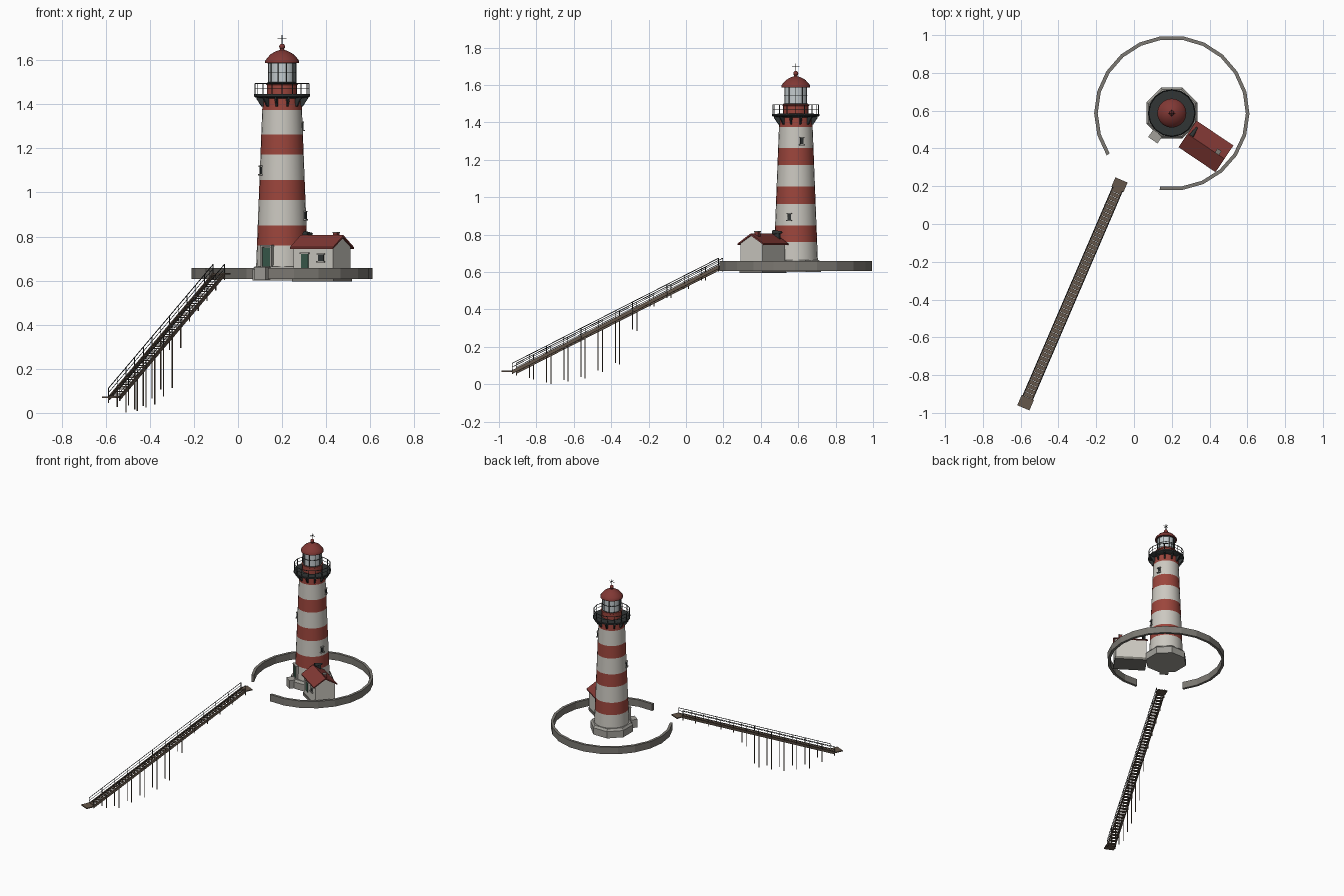
import bpy, bmesh, math
from mathutils import Vector, Matrix

if "Cube" in bpy.data.objects:
    bpy.data.objects.remove(bpy.data.objects["Cube"])

CX, CY = 0.2, 0.587          # tower axis


def material(name, r, g, b):
    m = bpy.data.materials.new(name)
    m.diffuse_color = (r, g, b, 1)
    m.use_nodes = True
    m.node_tree.nodes["Principled BSDF"].inputs["Base Color"].default_value = m.diffuse_color
    return m


WHITE = material("white_paint", .60, .58, .53)
RED = material("red_paint", .33, .06, .045)
ROOF = material("roof_red", .22, .04, .035)
IRON = material("dark_iron", .03, .035, .035)
STONE = material("stone", .20, .19, .17)
PALE = material("pale_stone", .36, .35, .32)
WOOD = material("weathered_wood", .13, .095, .07)
GREEN = material("green_door", .04, .10, .07)
GLASS = material("pane", .55, .60, .62)


def finish(name, bm, mats, smooth=False):
    bmesh.ops.recalc_face_normals(bm, faces=bm.faces)
    me = bpy.data.meshes.new(name)
    bm.to_mesh(me)
    bm.free()
    for m in mats:
        me.materials.append(m)
    ob = bpy.data.objects.new(name, me)
    bpy.context.collection.objects.link(ob)
    if smooth:
        bpy.context.view_layer.objects.active = ob
        ob.select_set(True)
        bpy.ops.object.shade_smooth_by_angle(angle=math.radians(35))
        ob.select_set(False)
    return ob


def lathe(name, profile, segs, mats, bands=None, phase=0.0, smooth=True):
    """Capped solid of revolution around the tower axis; bands = material per ring."""
    bm = bmesh.new()
    rings = [[bm.verts.new((CX + r * math.cos(phase + math.tau * i / segs),
                            CY + r * math.sin(phase + math.tau * i / segs), z))
              for i in range(segs)] for r, z in profile]
    for k in range(len(rings) - 1):
        for i in range(segs):
            j = (i + 1) % segs
            f = bm.faces.new((rings[k][i], rings[k][j], rings[k + 1][j], rings[k + 1][i]))
            f.material_index = bands[k] if bands else 0
    bm.faces.new(rings[0])
    bm.faces.new(rings[-1])
    return finish(name, bm, mats, smooth)


def boxes(name, items, mat, frame=Matrix()):
    """Boxes (centre, size) in a local frame."""
    bm = bmesh.new()
    for c, s in items:
        bmesh.ops.create_cube(bm, size=1, matrix=frame @ Matrix.Translation(c) @ Matrix.Diagonal((*s, 1)))
    return finish(name, bm, [mat])


def bars(name, items, mat, sides=5):
    """Rods (start, end, radius)."""
    bm = bmesh.new()
    for p, q, r in items:
        p, q = Vector(p), Vector(q)
        rot = (q - p).to_track_quat('Z', 'Y').to_matrix().to_4x4()
        bmesh.ops.create_cone(bm, cap_ends=True, segments=sides, radius1=r, radius2=r, depth=(q - p).length,
                              matrix=Matrix.Translation((p + q) / 2) @ rot)
    return finish(name, bm, [mat])


def polar(r, deg, z):
    a = math.radians(deg)
    return Vector((CX + r * math.cos(a), CY + r * math.sin(a), z))


def radial(deg):
    return Matrix.Translation((CX, CY, 0)) @ Matrix.Rotation(math.radians(deg), 4, 'Z')


def ring(r, z, n, rad):
    return [(polar(r, 360 * i / n, z), polar(r, 360 * (i + 1) / n, z), rad) for i in range(n)]


# Tower with painted bands on an octagonal plinth
def tower_r(z):
    return 0.118 - (z - 0.66) * 0.039


zs = [0.65, 0.76, 0.85, 0.965, 1.057, 1.173, 1.264, 1.375, 1.435]
lathe("tower", [(tower_r(z), z) for z in zs], 24, [WHITE, RED], [0, 1] * 4)
lathe("tower_plinth", [(0.146, 0.60), (0.146, 0.65), (0.134, 0.665)], 8, [PALE],
      phase=math.pi / 8, smooth=False)

# Tower windows: dark panes with frames
for k, (deg, z) in enumerate([(-18, 0.895), (200, 1.10), (20, 1.30)]):
    r = tower_r(z)
    boxes(f"tower_window_{k}", [((r, 0, z), (0.012, 0.018, 0.032))], IRON, radial(deg))
    boxes(f"tower_window_frame_{k}", [((r, 0, z - 0.019), (0.022, 0.03, 0.006)),
                                      ((r, 0, z + 0.019), (0.018, 0.026, 0.006))], PALE, radial(deg))

# Tower door, surround and step
F = radial(235)
boxes("tower_door", [((0.112, 0, 0.706), (0.022, 0.044, 0.09))], GREEN, F)
boxes("tower_door_frame", [((0.112, s * 0.026, 0.708), (0.03, 0.008, 0.095)) for s in (-1, 1)]
      + [((0.112, 0, 0.757), (0.034, 0.064, 0.009))], PALE, F)
boxes("tower_step", [((0.145, 0, 0.632), (0.06, 0.06, 0.06))], PALE, F)

# Gallery deck, brackets and railing
lathe("gallery_deck", [(0.08, 1.425), (0.122, 1.432), (0.127, 1.436), (0.127, 1.446), (0.06, 1.447)], 16, [IRON])
bm = bmesh.new()
for i in range(12):
    M = radial(15 + 30 * i)
    prof = [(0.085, 1.39), (0.096, 1.39), (0.12, 1.425), (0.12, 1.435), (0.085, 1.435)]
    f = bm.faces.new([bm.verts.new(M @ Vector((x, -0.004, z))) for x, z in prof])
    ext = bmesh.ops.extrude_face_region(bm, geom=[f])
    bmesh.ops.translate(bm, verts=[v for v in ext["geom"] if isinstance(v, bmesh.types.BMVert)],
                        vec=M.to_3x3() @ Vector((0, 0.008, 0)))
finish("gallery_brackets", bm, [IRON])
bars("gallery_railing", [(polar(0.122, 22.5 * i, 1.44), polar(0.122, 22.5 * i, 1.495), 0.0022) for i in range(16)]
     + ring(0.122, 1.494, 16, 0.0025) + ring(0.122, 1.47, 16, 0.0016), IRON)

# Lantern room
lathe("lantern_base", [(0.068, 1.44), (0.068, 1.488), (0.072, 1.49), (0.072, 1.497), (0.06, 1.498)], 20, [RED])
lathe("lantern_panes", [(0.061, 1.495), (0.061, 1.592)], 20, [GLASS])
bars("lantern_mullions", [(polar(0.062, 36 * i, 1.495), polar(0.062, 36 * i, 1.592), 0.0026) for i in range(10)]
     + ring(0.062, 1.543, 20, 0.002) + ring(0.064, 1.498, 20, 0.003) + ring(0.064, 1.588, 20, 0.003), IRON)
lathe("lantern_dome", [(0.06, 1.588), (0.077, 1.588), (0.077, 1.597), (0.068, 1.61), (0.052, 1.627),
                       (0.03, 1.64), (0.01, 1.647), (0.008, 1.655)], 20, [ROOF])
lathe("dome_ball", [(0.013 * math.sin(math.pi * i / 8) + 0.0004, 1.662 - 0.013 * math.cos(math.pi * i / 8))
                    for i in range(9)], 12, [ROOF])
bars("finial", [((CX, CY, 1.67), (CX, CY, 1.715), 0.002),
                ((CX - 0.02, CY, 1.70), (CX + 0.02, CY, 1.70), 0.0016),
                ((CX, CY - 0.02, 1.70), (CX, CY + 0.02, 1.70), 0.0016)], IRON)

# Enclosure wall, an open ring with a gap at the stairs
bm = bmesh.new()
sections = [[bm.verts.new(polar(r, -99 + 312 * i / 19, z))
             for r, z in ((0.392, 0.607), (0.411, 0.607), (0.411, 0.658), (0.392, 0.658))] for i in range(20)]
for a, b in zip(sections, sections[1:]):
    for i in range(4):
        bm.faces.new((a[i], a[(i + 1) % 4], b[(i + 1) % 4], b[i]))
bm.faces.new(sections[0])
bm.faces.new(sections[-1])
finish("enclosure_wall", bm, [STONE])

# Keeper's house: gabled body, roof slabs and fittings
H = Matrix.Translation((0.381, 0.411, 0)) @ Matrix.Rotation(math.radians(-34), 4, 'Z')


def prism(name, prof, x0, x1, mat):
    bm = bmesh.new()
    ends = [[bm.verts.new(H @ Vector((x, y, z))) for y, z in prof] for x in (x0, x1)]
    n = len(prof)
    for i in range(n):
        bm.faces.new((ends[0][i], ends[0][(i + 1) % n], ends[1][(i + 1) % n], ends[1][i]))
    bm.faces.new(ends[0])
    bm.faces.new(ends[1])
    return finish(name, bm, [mat])


prism("house_walls", [(-.07, .6), (.07, .6), (.07, .755), (0, .797), (-.07, .755)], -.108, .108, WHITE)
prism("house_roof", [(-.085, .744), (-.085, .752), (0, .806), (.085, .752), (.085, .744), (0, .796)],
      -.118, .118, ROOF)
boxes("house_footing", [((0, 0, .605), (.226, .15, .02))], STONE, H)
boxes("house_door", [((-.045, -.07, .685), (.038, .008, .07))], GREEN, H)
boxes("house_window", [((.043, -.07, .704), (.032, .008, .028))], IRON, H)
boxes("house_trim", [((.043, -.072, .686), (.044, .014, .006)), ((.043, -.072, .721), (.042, .01, .005)),
                     ((-.045, -.072, .724), (.05, .012, .007))], PALE, H)
boxes("house_chimney", [((.07, .012, .797), (.022, .022, .04))], ROOF, H)
boxes("chimney_cap", [((.07, .012, .818), (.026, .026, .005))], STONE, H)
# Fog horn on the tower end of the roof
bm = bmesh.new()
bmesh.ops.create_cone(bm, cap_ends=True, segments=12, radius1=.013, radius2=.006, depth=.055,
                      matrix=H @ Matrix.Translation((-.095, .03, .812)) @ Matrix.Rotation(math.radians(-90), 4, 'X'))
finish("fog_horn", bm, [IRON], True)
boxes("fog_horn_stand", [((-.095, .03, .792), (.012, .03, .03))], IRON, H)

# Long stair: local x runs uphill, local y is across
foot, head = Vector((-0.562, -0.918, 0.07)), Vector((-0.087, 0.185, 0.632))
run = Vector((head.x - foot.x, head.y - foot.y)).length
rise = head.z - foot.z
S = Matrix.Translation(foot) @ Matrix.Rotation(math.atan2(head.y - foot.y, head.x - foot.x), 4, 'Z')
boxes("stair_treads", [((run * (i + .5) / 52, 0, rise * (i + .5) / 52), (.021, .05, .005)) for i in range(52)], WOOD, S)
boxes("stair_landings", [((-.03, 0, 0), (.06, .07, .007)), ((run + .025, 0, rise), (.055, .07, .007))], WOOD, S)
bm = bmesh.new()
slope = math.atan2(rise, run)
for s in (-1, 1):
    bmesh.ops.create_cube(bm, size=1, matrix=S @ Matrix.Translation((run / 2, s * .026, rise / 2 - .004))
                          @ Matrix.Rotation(-slope, 4, 'Y') @ Matrix.Diagonal((math.hypot(run, rise), .006, .018, 1)))
finish("stair_stringers", bm, [WOOD])

# Hand rails, rail posts and the legs that reach down to the rock
rails, legs = [], []
depth = [.05, .03, .005, .02, .035, .07, .11, .29]
for s in (-1, 1):
    y = s * .028
    for h, r in ((.042, .0022), (.022, .0015)):
        rails.append((S @ Vector((0, y, h)), S @ Vector((run, y, rise + h)), r))
    for i in range(13):
        t = min(i / 12, 1)
        top = S @ Vector((run * t, y, rise * t))
        rails.append((top, top + Vector((0, 0, .043)), .002))
        low = depth[i] - s * .004 if i < len(depth) else top.z - .03
        legs.append((top, (top.x, top.y, max(low, 0)), .003))
bars("stair_railing", rails, IRON)
bars("stair_legs", legs, WOOD)
